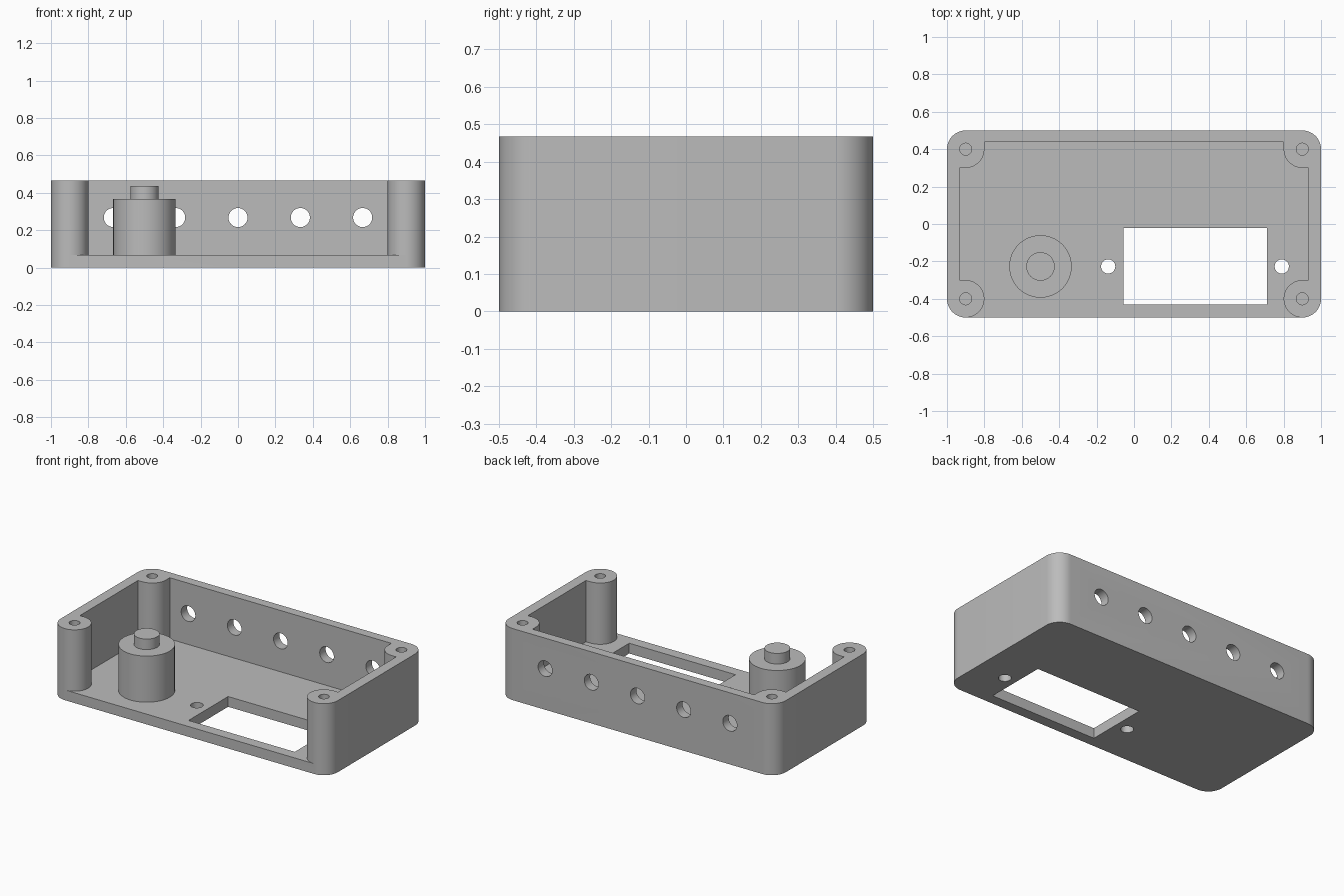
import bpy, bmesh
from math import sin, cos, pi, radians

if "Cube" in bpy.data.objects:
    bpy.data.objects.remove(bpy.data.objects["Cube"], do_unlink=True)

FLOOR, TOP, CORNER = 0.067, 0.467, 0.1

grey = bpy.data.materials.new("plain grey")
grey.use_nodes = True
colour = (0.5, 0.5, 0.5, 1)
grey.diffuse_color = colour
grey.node_tree.nodes["Principled BSDF"].inputs["Base Color"].default_value = colour


def arc(x, y, r, start, end, steps=12):
    angles = [radians(start + (end - start) * i / steps) for i in range(steps + 1)]
    return [(x + r * cos(a), y + r * sin(a)) for a in angles]


def circle(x, y, r):
    return arc(x, y, r, 0, 360, 48)[:-1]


def prism(name, outline, z0, z1):
    """Extrude a flat outline from z0 up to z1."""
    bm = bmesh.new()
    face = bm.faces.new([bm.verts.new((x, y, z0)) for x, y in outline])
    new = bmesh.ops.extrude_face_region(bm, geom=[face])["geom"]
    bmesh.ops.translate(bm, vec=(0, 0, z1 - z0),
                        verts=[v for v in new if isinstance(v, bmesh.types.BMVert)])
    bmesh.ops.recalc_face_normals(bm, faces=bm.faces)
    mesh = bpy.data.meshes.new(name)
    bm.to_mesh(mesh)
    bm.free()
    mesh.materials.append(grey)
    obj = bpy.data.objects.new(name, mesh)
    bpy.context.collection.objects.link(obj)
    return obj


def activate(obj):
    bpy.ops.object.select_all(action="DESELECT")
    obj.select_set(True)
    bpy.context.view_layer.objects.active = obj


def cut(target, cutter):
    cutter.hide_render = True
    mod = target.modifiers.new("cut", "BOOLEAN")
    mod.operation, mod.solver, mod.object = "DIFFERENCE", "EXACT", cutter
    activate(target)
    bpy.ops.object.modifier_apply(modifier=mod.name)
    bpy.data.objects.remove(cutter, do_unlink=True)


# Solid block with rounded corners
corners = [(0.9, -0.4, -90), (0.9, 0.4, 0), (-0.9, 0.4, 90), (-0.9, -0.4, 180)]
outline = [p for x, y, a in corners for p in arc(x, y, CORNER, a, a + 90)]
case = prism("case", outline, 0, TOP)

# Open-fronted cavity that leaves walls and four round posts
side = [(0.9, -0.6)] + arc(0.9, -0.4, CORNER, 270, 90, 24)
side += [(0.932, -0.3), (0.932, 0.3)] + arc(0.9, 0.4, CORNER, 270, 180) + [(0.8, 0.439)]
cavity = side + [(-x, y) for x, y in reversed(side)]
cut(case, prism("cavity_cutter", cavity, FLOOR, 0.6))

# Screw holes in the posts
for x, y, _ in corners:
    cut(case, prism("screw_cutter", circle(x, y, 0.032), FLOOR, 0.6))

# Display window and its two mounting holes
window = [(-0.056, -0.43), (0.711, -0.43), (0.711, -0.022), (-0.056, -0.022)]
cut(case, prism("window_cutter", window, -0.1, 0.2))
for x in (-0.138, 0.79):
    cut(case, prism("mount_cutter", circle(x, -0.227, 0.038), -0.1, 0.2))

# Row of round holes through the back wall
for i in range(-2, 3):
    cutter = prism("back_hole_cutter", circle(0, 0, 0.051), -0.1, 0.1)
    cutter.location = (i / 3, 0.48, 0.268)
    cutter.rotation_euler.x = pi / 2
    bpy.context.view_layer.update()
    cut(case, cutter)

# Stepped round boss on the floor
boss = prism("boss", circle(-0.5, -0.227, 0.167), FLOOR, 0.368)
stem = prism("boss_stem", circle(-0.5, -0.227, 0.076), 0.368, 0.437)

for obj in (case, boss, stem):
    activate(obj)
    bpy.ops.object.shade_smooth_by_angle(angle=radians(30))
